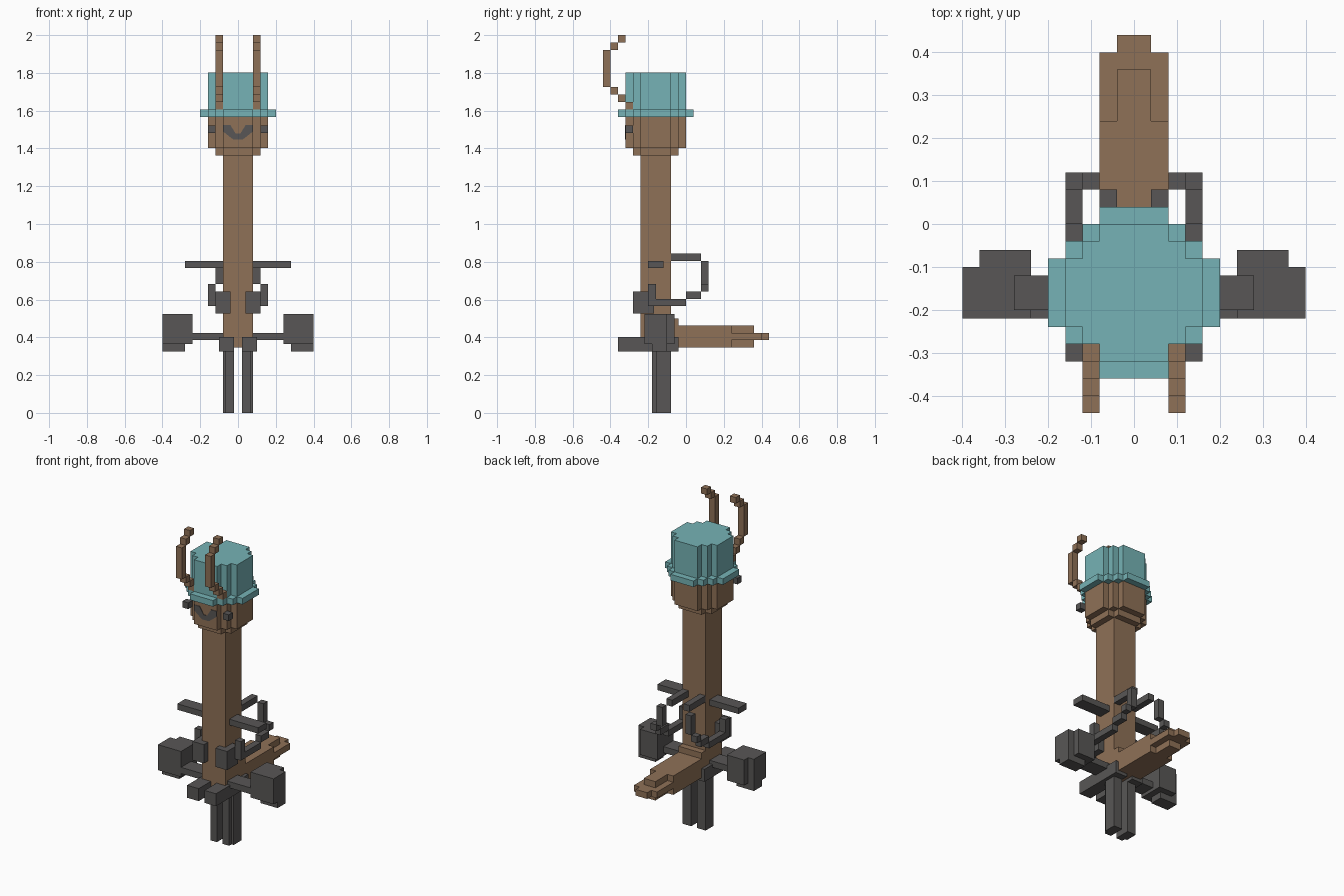
import bpy, bmesh

cube = bpy.data.objects.get("Cube")
if cube:
    bpy.data.objects.remove(cube, do_unlink=True)


def material(name, rgb):
    m = bpy.data.materials.new(name)
    m.use_nodes = True
    m.diffuse_color = (*rgb, 1)
    bsdf = m.node_tree.nodes["Principled BSDF"]
    bsdf.inputs["Base Color"].default_value = (*rgb, 1)
    bsdf.inputs["Roughness"].default_value = 0.8
    return m


BROWN = material("brown", (0.275, 0.165, 0.095))
TEAL = material("teal", (0.18, 0.45, 0.465))
GREY = material("dark grey", (0.098, 0.094, 0.092))
AXIS_Y = -0.16  # centre line of the neck and head


def finish(name, bm, mat):
    bmesh.ops.recalc_face_normals(bm, faces=bm.faces)
    me = bpy.data.meshes.new(name)
    bm.to_mesh(me)
    bm.free()
    me.materials.append(mat)
    ob = bpy.data.objects.new(name, me)
    bpy.context.collection.objects.link(ob)
    return ob


def boxes(name, mat, *spans):
    """One object from blocks given as (x range, y range, z range)."""
    bm = bmesh.new()
    for span in spans:
        verts = bmesh.ops.create_cube(bm, size=1)["verts"]
        for v in verts:
            v.co = [lo + (hi - lo) * (c + 0.5) for c, (lo, hi) in zip(v.co, span)]
    return finish(name, bm, mat)


def pair(name, mat, *spans):
    """Left part plus its mirrored right twin."""
    boxes("left_" + name, mat, *spans)
    boxes("right_" + name, mat,
          *[((-x[1], -x[0]), y, z) for x, y, z in spans])


def prism(name, mat, pts, z=None, y=None):
    """Extrude a plan between two heights, or a front outline between two depths."""
    bm = bmesh.new()
    lo, hi = z or y
    place = (lambda a, b, c: (a, b, c)) if z else (lambda a, b, c: (a, c, b))
    face = bm.faces.new([bm.verts.new(place(a, b, lo)) for a, b in pts])
    new = bmesh.ops.extrude_face_region(bm, geom=[face])["geom"]
    for v in new:
        if isinstance(v, bmesh.types.BMVert):
            v.co[2 if z else 1] = hi
    return finish(name, bm, mat)


def stepped_plan(widest, narrowest, step=0.04):
    """Round-ish plan whose corners are staircases."""
    quarter = []
    a, b = widest, narrowest
    while a > narrowest - 0.001:
        quarter += [(a, b), (a - step, b)]
        a, b = a - step, b + step
    quarter.pop()
    pts = quarter + [(-x, y) for x, y in reversed(quarter)]
    pts += [(-x, -y) for x, y in pts]
    return [(x, y + AXIS_Y) for x, y in pts]


# Neck, head and hat
boxes("neck", BROWN, ((-.08, .08), (-.24, -.08), (.345, 1.37)))
prism("chin", BROWN, stepped_plan(.12, .08), z=(1.363, 1.402))
prism("head", BROWN, stepped_plan(.16, .08), z=(1.402, 1.567))
prism("hat_brim", TEAL, stepped_plan(.20, .08), z=(1.567, 1.605))
prism("hat_crown", TEAL, stepped_plan(.16, .08), z=(1.605, 1.803))

# Face
pair("eye", GREY, ((.12, .16), (-.32, -.28), (1.483, 1.522)))
smile_half = [(0, 1.447), (.025, 1.447), (.079, 1.49), (.079, 1.523),
              (.04, 1.523), (.012, 1.478), (0, 1.478)]
smile = smile_half + [(-x, z) for x, z in reversed(smile_half[1:-1])]
prism("smile", GREY, smile, y=(-.323, -.318))

# Curling horns: (front edge, bottom, top)
horn = [(-.32, 1.605, 1.645), (-.36, 1.645, 1.685), (-.40, 1.685, 1.725),
        (-.44, 1.725, 1.922), (-.40, 1.922, 1.962), (-.36, 1.962, 2.0)]
pair("horn", BROWN, *[((.08, .12), (y, y + .04), (a, b)) for y, a, b in horn])

# Tail: layers narrowing to a tip
boxes("tail", BROWN,
      ((-.08, .08), (-.08, -.04), (.345, .50)),
      ((-.08, .08), (-.04, .24), (.345, .463)),
      ((-.04, .04), (.24, .36), (.345, .463)),
      ((-.08, .08), (.24, .40), (.385, .424)),
      ((-.04, .04), (.40, .44), (.385, .424)))

# Legs and feet
pair("foot", GREY, ((.02, .10), (-.36, -.04), (.325, .403)))
pair("leg", GREY, ((.02, .065), (-.18, -.08), (0, .33)),
     ((.065, .08), (-.157, -.08), (0, .33)))

# Arms ending in heavy side weights
pair("arm", GREY, ((.08, .25), (-.22, -.12), (.385, .424)))
pair("side_weight", GREY,
     ((.24, .36), (-.22, -.06), (.364, .523)),
     ((.36, .40), (-.22, -.10), (.364, .523)),
     ((.28, .40), (-.18, -.10), (.325, .364)))

# Chest block with the looping frame behind it
pair("chest_block", GREY, ((.04, .12), (-.28, -.17), (.525, .642)))
pair("side_bar", GREY, ((.08, .28), (-.20, -.12), (.766, .803)))
pair("loop_frame", GREY,
     ((.12, .16), (-.20, -.16), (.565, .683)),
     ((.12, .16), (-.16, 0), (.565, .603)),
     ((.12, .16), (0, .08), (.603, .643)),
     ((.12, .16), (.08, .12), (.643, .683)),
     ((.08, .12), (.08, .12), (.683, .803)),
     ((.04, .08), (-.08, .08), (.803, .843)))
